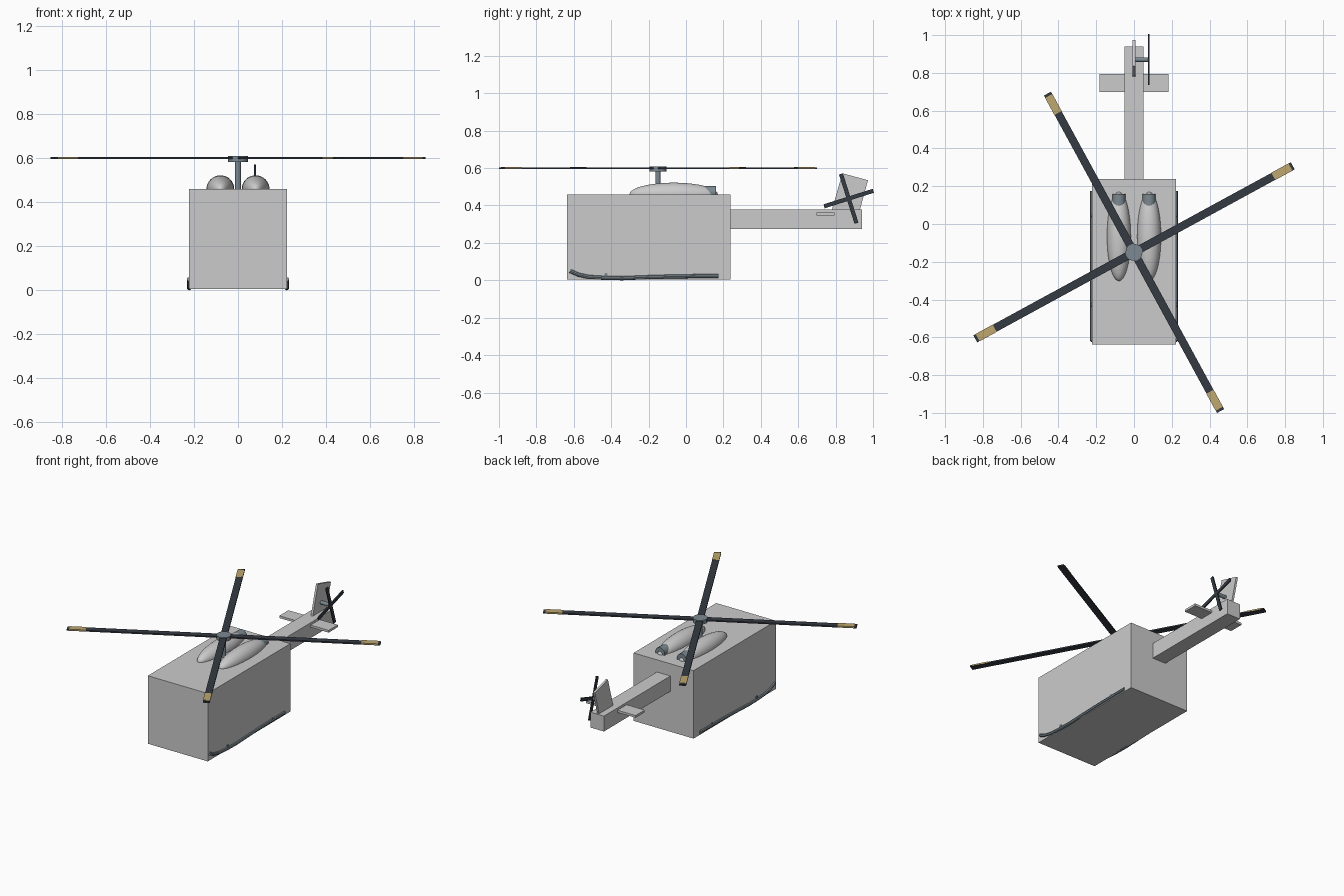
import bpy, bmesh, math
from mathutils import Matrix, Vector

old = bpy.data.objects.get("Cube")
if old:
    bpy.data.objects.remove(old, do_unlink=True)


def material(name, rgb):
    m = bpy.data.materials.new(name)
    m.use_nodes = True
    m.diffuse_color = (*rgb, 1)
    m.node_tree.nodes["Principled BSDF"].inputs["Base Color"].default_value = (*rgb, 1)
    return m


GREY = material("light grey paint", (0.6, 0.6, 0.6))
SLATE = material("slate metal", (0.2, 0.25, 0.28))
DARK = material("dark blade", (0.035, 0.042, 0.055))
TAN = material("tan tip", (0.52, 0.39, 0.16))


def finish(bm, name, mat, matrix=Matrix(), smooth=False):
    bm.transform(matrix)
    bmesh.ops.recalc_face_normals(bm, faces=bm.faces)
    mesh = bpy.data.meshes.new(name)
    bm.to_mesh(mesh)
    bm.free()
    mesh.materials.append(mat)
    ob = bpy.data.objects.new(name, mesh)
    bpy.context.collection.objects.link(ob)
    if smooth:
        shade(ob)
    return ob


def shade(ob):
    bpy.ops.object.select_all(action='DESELECT')
    ob.select_set(True)
    bpy.context.view_layer.objects.active = ob
    bpy.ops.object.shade_smooth_by_angle(angle=math.radians(40))


def box(name, mat, lo, hi, matrix=Matrix()):
    lo, hi = Vector(lo), Vector(hi)
    bm = bmesh.new()
    bmesh.ops.create_cube(bm, size=1)
    place = Matrix.Translation((lo + hi) / 2) @ Matrix.Diagonal((*(hi - lo), 1))
    return finish(bm, name, mat, matrix @ place)


def cylinder(name, mat, start, end, radius, sides=16):
    start, end = Vector(start), Vector(end)
    axis = end - start
    bm = bmesh.new()
    bmesh.ops.create_cone(bm, cap_ends=True, segments=sides, radius1=radius,
                          radius2=radius, depth=axis.length)
    turn = axis.to_track_quat('Z', 'Y').to_matrix().to_4x4()
    return finish(bm, name, mat, Matrix.Translation((start + end) / 2) @ turn, True)


# Fuselage and tail
box("fuselage", GREY, (-0.222, -0.637, 0.005), (0.222, 0.237, 0.46))
box("tail_boom", GREY, (-0.05, 0.23, 0.275), (0.05, 0.94, 0.378))
box("stabilizer", GREY, (-0.183, 0.698, 0.347), (0.183, 0.795, 0.362))

# Swept tail fin, extruded from a side profile
bm = bmesh.new()
profile = [(0.775, 0.36), (0.925, 0.36), (0.973, 0.535), (0.836, 0.572)]
face = bm.faces.new([bm.verts.new((-0.007, y, z)) for y, z in profile])
ext = bmesh.ops.extrude_face_region(bm, geom=[face])["geom"]
bmesh.ops.translate(bm, vec=(0.014, 0, 0),
                    verts=[v for v in ext if isinstance(v, bmesh.types.BMVert)])
finish(bm, "tail_fin", GREY)

# Tail rotor: two crossed blades on a sideways shaft
cylinder("tail_rotor_shaft", SLATE, (0, 0.87, 0.437), (0.08, 0.87, 0.437), 0.012)
for i in range(2):
    m = (Matrix.Translation((0.077, 0.87, 0.437))
         @ Matrix.Rotation(math.radians(17.5 + 90 * i), 4, 'X'))
    box(f"tail_rotor_blade_{i + 1}", DARK, (-0.004, -0.138, -0.011),
        (0.004, 0.138, 0.011), m)

# Main rotor
cylinder("rotor_mast", SLATE, (0, -0.15, 0.44), (0, -0.15, 0.59), 0.014)
cylinder("rotor_hub", SLATE, (0, -0.15, 0.582), (0, -0.15, 0.609), 0.045)
for i in range(4):
    m = (Matrix.Translation((0, -0.15, 0.6))
         @ Matrix.Rotation(math.radians(28.6 + 90 * i), 4, 'Z'))
    box(f"rotor_blade_{i + 1}", DARK, (0.02, -0.021, -0.005), (0.957, 0.021, 0.004), m)
    box(f"blade_tip_{i + 1}", TAN, (0.84, -0.022, -0.002), (0.943, 0.022, 0.006), m)

# Engines, exhausts and landing skids on both sides
skid_path = [(-0.62, 0.05), (-0.575, 0.03), (-0.52, 0.018), (-0.44, 0.013),
             (-0.34, 0.011), (-0.22, 0.016), (-0.05, 0.021), (0.175, 0.023)]
for side, s in (("left", 1), ("right", -1)):
    bm = bmesh.new()
    bmesh.ops.create_uvsphere(bm, u_segments=32, v_segments=20, radius=1)
    shape = (Matrix.Translation((s * 0.08, -0.066, 0.46))
             @ Matrix.Diagonal((0.063, 0.236, 0.062, 1))
             @ Matrix.Rotation(math.pi / 2, 4, 'X'))
    finish(bm, f"engine_{side}", GREY, shape, True)
    cylinder(f"exhaust_{side}", SLATE, (s * 0.08, 0.09, 0.47),
             (s * 0.08, 0.16, 0.47), 0.035)

    curve = bpy.data.curves.new(f"skid_{side}", 'CURVE')
    curve.dimensions = '3D'
    curve.bevel_depth = 0.011
    curve.bevel_resolution = 2
    curve.use_fill_caps = True
    spline = curve.splines.new('POLY')
    spline.points.add(len(skid_path) - 1)
    for p, (y, z) in zip(spline.points, skid_path):
        p.co = (s * 0.221, y, z, 1)
    curve.materials.append(SLATE)
    skid = bpy.data.objects.new(f"skid_{side}", curve)
    bpy.context.collection.objects.link(skid)
    bpy.ops.object.select_all(action='DESELECT')
    skid.select_set(True)
    bpy.context.view_layer.objects.active = skid
    bpy.ops.object.convert(target='MESH')
    shade(bpy.context.object)

# Cross tubes joining the skids
for name, y in (("front", -0.428), ("rear", 0.045)):
    cylinder(f"cross_tube_{name}", SLATE, (-0.227, y, 0.03), (0.227, y, 0.03), 0.009, 12)
